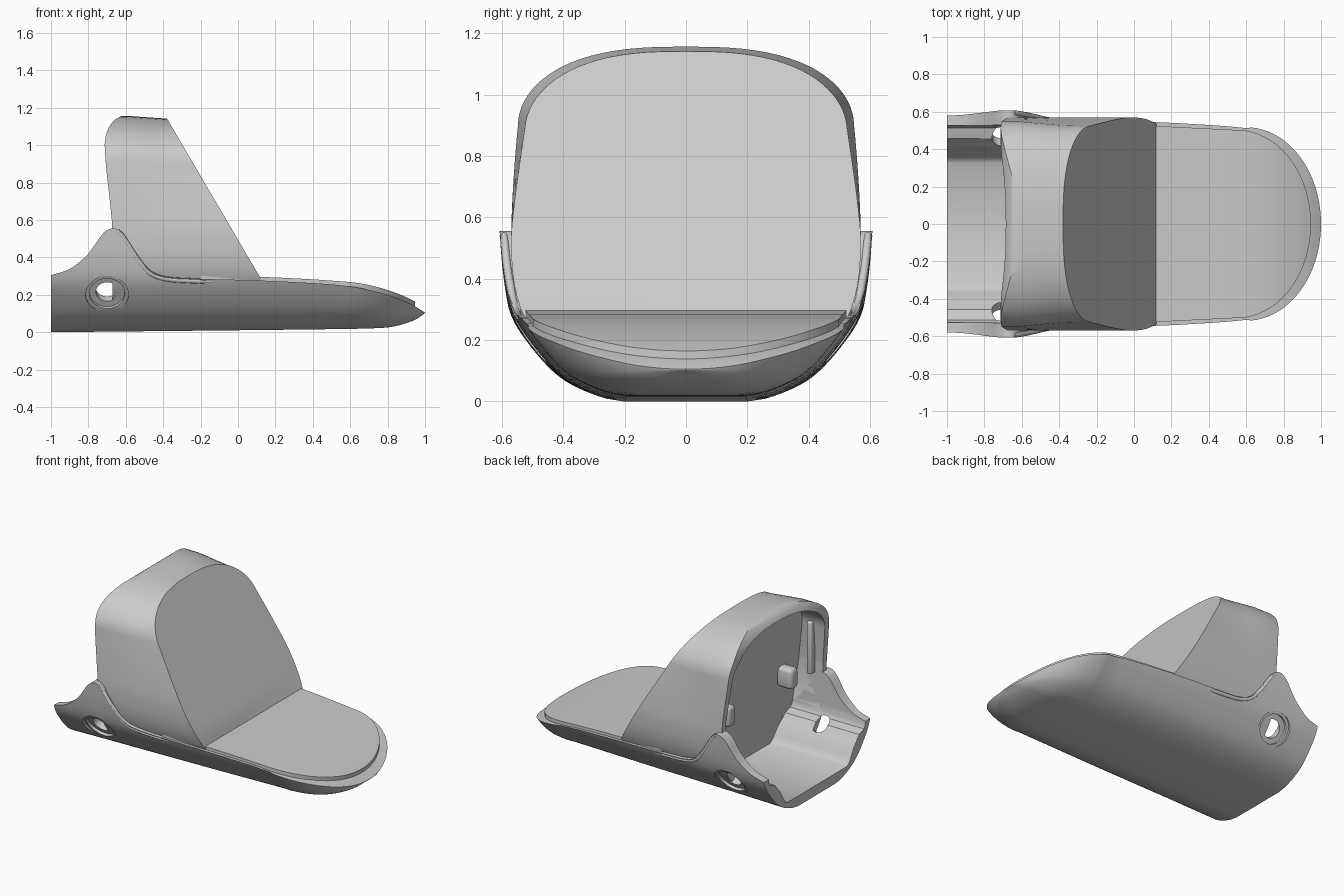
import bpy, bmesh, math
from mathutils import Vector

if "Cube" in bpy.data.objects:
    bpy.data.objects.remove(bpy.data.objects["Cube"])


def smooth(pts, v):
    """Catmull-Rom style interpolation through (key, value) points."""
    if v <= pts[0][0]:
        return pts[0][1]
    if v >= pts[-1][0]:
        return pts[-1][1]
    n = len(pts)
    slope = lambda i: ((pts[min(i + 1, n - 1)][1] - pts[max(i - 1, 0)][1]) /
                       (pts[min(i + 1, n - 1)][0] - pts[max(i - 1, 0)][0]))
    for i in range(n - 1):
        (a, p), (b, q) = pts[i], pts[i + 1]
        if v <= b:
            h, t = b - a, (v - a) / (b - a)
            return ((2*t**3 - 3*t**2 + 1) * p + (t**3 - 2*t**2 + t) * h * slope(i)
                    + (3*t**2 - 2*t**3) * q + (t**3 - t**2) * h * slope(i + 1))


def loft(name, rings):
    """Closed solid through equal-length rings of points."""
    bm = bmesh.new()
    vs = [[bm.verts.new(p) for p in r] for r in rings]
    n = len(vs[0])
    for a, b in zip(vs, vs[1:]):
        for i in range(n):
            bm.faces.new((a[i], a[(i + 1) % n], b[(i + 1) % n], b[i]))
    bm.faces.new(vs[0])
    bm.faces.new(vs[-1])
    bmesh.ops.recalc_face_normals(bm, faces=bm.faces)
    me = bpy.data.meshes.new(name)
    bm.to_mesh(me)
    bm.free()
    ob = bpy.data.objects.new(name, me)
    bpy.context.collection.objects.link(ob)
    return ob


def boolean(ob, cutter, op='DIFFERENCE'):
    bpy.context.view_layer.objects.active = ob
    m = ob.modifiers.new('cut', 'BOOLEAN')
    m.operation, m.object, m.solver = op, cutter, 'EXACT'
    bpy.ops.object.modifier_apply(modifier=m.name)


def both_sides(half):
    """Half section (y, z), mirrored into a full ring."""
    return half + [(-y, z) for y, z in reversed(half) if y > 1e-6]


def box(name, loc, size, bevel):
    bpy.ops.mesh.primitive_cube_add(size=1, location=loc)
    ob = bpy.context.object
    ob.name, ob.scale = name, size
    bpy.ops.object.transform_apply(location=False, rotation=False, scale=True)
    m = ob.modifiers.new('round', 'BEVEL')
    m.width, m.segments = bevel, 3
    bpy.ops.object.modifier_apply(modifier=m.name)
    return ob


# Hull curves: upper edge, keel, section width and taper
RIM = [(-1, .305), (-.9, .338), (-.8, .42), (-.72, .53), (-.67, .556), (-.63, .54),
       (-.55, .42), (-.48, .335), (-.4, .30), (-.25, .287), (0, .28), (.3, .268), (.6, .245),
       (.8, .2), (.93, .147), (1, .105)]
KEEL = [(-1, 0), (.4, .015), (.75, .022), (.85, .034), (.95, .068), (1, .103)]
WIDTH = [(0, .2), (.01, .26), (.05, .36), (.1, .43), (.2, .515), (.28, .562),
         (.4, .59), (.56, .607)]
TAPER = [(-1, 1.015), (-.6, 1), (0, .985), (.6, .96)]


def hull_ring(x):
    zb, zt = smooth(KEEL, x), smooth(RIM, x)
    e = math.sqrt(max(0, 1 - ((x - .6) / .4) ** 2)) if x > .6 else 1
    k = min(zt - zb, .56) if x <= .6 else .235
    half = []
    for i in range(19):
        t = (i / 18) ** 1.6
        y = smooth(WIDTH, t * k) * smooth(TAPER, x) * e
        half.append((y, zb + (zt - zb) * t))
    return [(x, y, z) for y, z in reversed(half)] + [(x, -y, z) for y, z in half]


xs = ([-1 + .02 * i for i in range(35)] + [-.3 + .09 * i for i in range(10)]
      + [.6 + .4 * math.sin(math.pi / 2 * i / 20) * .9999 for i in range(21)])
hull = loft('hull', [hull_ring(x) for x in xs])

# Deck plate: set slightly inside the hull rim, rounded at the nose
DECK = [(-.2, .30), (.12, .296), (.6, .268), (.75, .24), (.87, .2), (.945, .165)]


def deck_ring(x):
    e = math.sqrt(max(0, 1 - ((x - .55) / .396) ** 2)) if x > .55 else 1
    y, z = (.540 - .05 * (x + .2) if x < .55 else .5025) * e, smooth(DECK, x)
    return [(x, y, z), (x, y, z - .03), (x, -y, z - .03), (x, -y, z)]


deck = loft('deck', [deck_ring(x) for x in [-.2, 0, .12, .25, .4] +
            [.55 + .3955 * math.sin(math.pi / 2 * i / 24) for i in range(25)]])

# Tower: arch section trimmed by its side outline
ARCH = [(.1, .39), (.2, .48), (.28, .53), (.36, .556), (.45, .568), (.55, .57), (.7, .564),
        (.85, .553), (.9, .548)]
arch = [(smooth(ARCH, .1 + .8 * i / 20), .1 + .8 * i / 20) for i in range(21)]
for i in range(1, 21):
    a = math.pi / 2 * i / 20
    arch.append((.548 * max(0, math.cos(a)) ** .75, .9 + .257 * math.sin(a)))
arch[-1] = (0, 1.157)


def tower_ring(x):
    f = min(1.2, max(0, (x + .6) / .22))
    half = [(y * (1 - .10 * f * max(0, z - .55)), z - .015 * f * max(0, z - .55) / .6)
            for y, z in arch]
    return [(x, y, z) for y, z in both_sides(half)]


tower = loft('tower', [tower_ring(x) for x in (-.78, -.6, -.49, -.38, -.2, 0, .2)])
BACK = [(.1, -.672), (.55, -.672), (.7, -.685), (.88, -.705), (1.0, -.713)]
outline = [(smooth(BACK, .1 + .9 * i / 18), .1 + .9 * i / 18) for i in range(19)]
outline += [(-.6 - .113 * math.cos(math.pi / 2 * i / 10), 1 + .158 * math.sin(math.pi / 2 * i / 10))
            for i in range(1, 11)]
outline += [(-.59, 1.24), (-.437, 1.24), (.12, .29), (.12, .1)]
trim = loft('trim_cutter', [[(x, y, z) for x, z in outline] for y in (-.8, .8)])
boolean(tower, trim, 'INTERSECT')


# Hollow rear: tower cavity and floor trough, both ending at a leaning wall
def cavity(name, half, offset):
    ring = both_sides(half)
    return loft(name, [[(-1.2, y, z) for y, z in ring],
                       [(-.40 - .15 * z + offset, y, z) for y, z in ring]])


upper = cavity('cavity_cutter', [(y * .925, .13 + (z - .1) * .92) for y, z in arch], 0)
trough = cavity('trough_cutter', [(.325, .07), (.35, .085), (.37, .12), (.41, .19), (.44, .235),
                                  (.512, .258), (.525, .28), (.53, .62)], .001)
cutters = [trim, upper, trough]
for ob in (tower, hull):
    boolean(ob, trough)
    boolean(ob, upper)

# Stepped screw holes, square to the hull wall
for s in (1, -1):
    axis = Vector((0, s * .84, -.54)).normalized()
    for r, depth in ((.115, .012), (.095, .03), (.06, .2)):
        bpy.ops.mesh.primitive_cylinder_add(
            vertices=40, radius=r, depth=depth + .1,
            location=Vector((-.7, s * .515, .2)) + axis * (.1 - depth) / 2,
            rotation=axis.to_track_quat('Z', 'Y').to_euler())
        c = bpy.context.object
        cutters.append(c)
        boolean(hull, c)
for c in cutters:
    bpy.data.objects.remove(c)

parts = [hull, deck, tower]
for s, side in ((1, 'left'), (-1, 'right')):
    # Blocks and ribs inside the tower
    parts.append(box('inner_block_' + side, (-.535, s * .34, .56), (.12, .08, .14), .025))
    parts.append(box('inner_rib_' + side, (-.6, s * .505, .72), (.04, .05, .36), .012))
    # Rounded bead along the wing edge, fading towards the deck
    cu = bpy.data.curves.new('wing_bead_' + side, 'CURVE')
    cu.dimensions, cu.bevel_depth, cu.bevel_resolution, cu.use_fill_caps = '3D', .014, 3, True
    sp = cu.splines.new('POLY')
    sp.points.add(30)
    for i, p in enumerate(sp.points):
        x = -.645 + .57 * i / 30
        z = smooth(RIM, x) - .012
        p.co = (x, s * (smooth(WIDTH, z) * smooth(TAPER, x) - .012), z, 1)
        p.radius = min(1, .1 + (30 - i) / 8)
    bpy.context.collection.objects.link(bpy.data.objects.new('wing_bead_' + side, cu))

bpy.ops.object.select_all(action='DESELECT')
for ob in parts:
    ob.select_set(True)
bpy.context.view_layer.objects.active = hull
bpy.ops.object.shade_smooth_by_angle(angle=math.radians(32))
